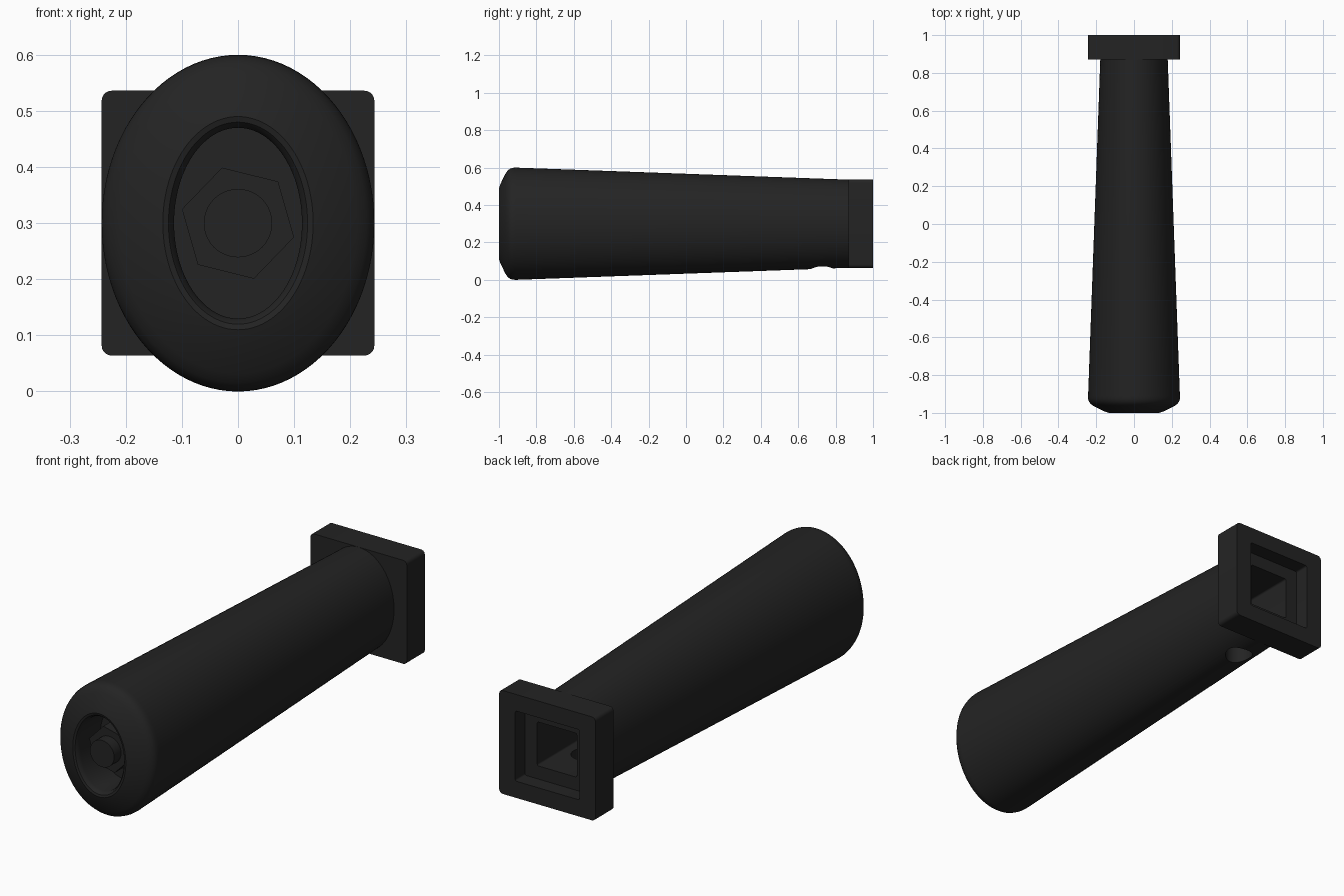
import bpy, bmesh, math
from mathutils import Matrix

if "Cube" in bpy.data.objects:
    bpy.data.objects.remove(bpy.data.objects["Cube"])

CZ = 0.30  # height of the handle axis

black = bpy.data.materials.new("matte black")
black.diffuse_color = (0.017, 0.017, 0.017, 1)
black.use_nodes = True
black.node_tree.nodes["Principled BSDF"].inputs["Base Color"].default_value = black.diffuse_color


def make(name, bm):
    bmesh.ops.recalc_face_normals(bm, faces=bm.faces)
    me = bpy.data.meshes.new(name)
    bm.to_mesh(me)
    bm.free()
    ob = bpy.data.objects.new(name, me)
    me.materials.append(black)
    bpy.context.collection.objects.link(ob)
    return ob


def loft(name, rings, n=96, turn=0.0):
    """Closed solid through elliptical rings (y, half width, half height)."""
    bm = bmesh.new()
    loops = []
    for y, a, b in rings:
        loops.append([bm.verts.new((a * math.cos(turn + math.tau * i / n), y,
                                    CZ + b * math.sin(turn + math.tau * i / n)))
                      for i in range(n)])
    for p, q in zip(loops, loops[1:]):
        for i in range(n):
            j = (i + 1) % n
            bm.faces.new((p[i], p[j], q[j], q[i]))
    bm.faces.new(loops[0])
    bm.faces.new(loops[-1])
    return make(name, bm)


def block(name, half_x, half_z, y0, y1, radius):
    """Box along y whose four lengthwise edges are rounded."""
    bm = bmesh.new()
    bmesh.ops.create_cube(bm, size=1)
    bmesh.ops.transform(bm, verts=bm.verts, matrix=Matrix.Translation((0, (y0 + y1) / 2, CZ))
                        @ Matrix.Diagonal((2 * half_x, y1 - y0, 2 * half_z, 1)))
    edges = [e for e in bm.edges if abs(e.verts[0].co.y - e.verts[1].co.y) > 1e-4]
    bmesh.ops.bevel(bm, geom=edges, offset=radius, segments=5, profile=0.5, affect='EDGES')
    return make(name, bm)


def cut(target, cutters):
    for c in cutters:
        m = target.modifiers.new("cut", 'BOOLEAN')
        m.operation, m.solver, m.object = 'DIFFERENCE', 'EXACT', c
    bpy.context.view_layer.objects.active = target
    for m in list(target.modifiers):
        bpy.ops.object.modifier_apply(modifier=m.name)


def smooth(ob, degrees=32):
    bpy.ops.object.select_all(action='DESELECT')
    ob.select_set(True)
    bpy.context.view_layer.objects.active = ob
    bpy.ops.object.shade_smooth_by_angle(angle=math.radians(degrees))


# Tapered oval grip, with a rounded end and an oval well
grip = loft("grip", [
    (-0.83, 0.114, 0.170), (-0.975, 0.114, 0.170), (-0.988, 0.117, 0.173),
    (-0.997, 0.124, 0.180), (-1.0, 0.134, 0.190), (-0.993, 0.155, 0.211),
    (-0.965, 0.212, 0.268), (-0.953, 0.229, 0.285), (-0.940, 0.239, 0.295),
    (-0.925, 0.243, 0.299), (-0.91, 0.243, 0.300), (0.885, 0.178, 0.235)])

# End plate
plate = block("end_plate", 0.243, 0.236, 0.87, 1.0, 0.018)

# Cutters: square socket, stepped recess, round hole underneath
socket = block("socket_cutter", 0.10, 0.10, -0.72, 1.1, 0.008)
recess = block("recess_cutter", 0.162, 0.160, 0.93, 1.1, 0.008)
bm = bmesh.new()
bmesh.ops.create_cone(bm, cap_ends=True, segments=32, radius1=0.06, radius2=0.06, depth=0.21,
                      matrix=Matrix.Translation((0, 0.725, 0.10)))
bore = make("pin_hole_cutter", bm)

cut(grip, [socket, bore])
cut(plate, [recess, socket])
for helper in (socket, recess, bore):
    bpy.data.objects.remove(helper, do_unlink=True)

# Hex nut and rod end in the well
nut = loft("hex_nut", [(-0.93, 0.103, 0.103), (-0.825, 0.103, 0.103)], 6, math.radians(-14))
rod = loft("rod_end", [(-0.98, 0.061, 0.061), (-0.825, 0.061, 0.061)], 40)

for ob in (grip, plate, rod):
    smooth(ob)
